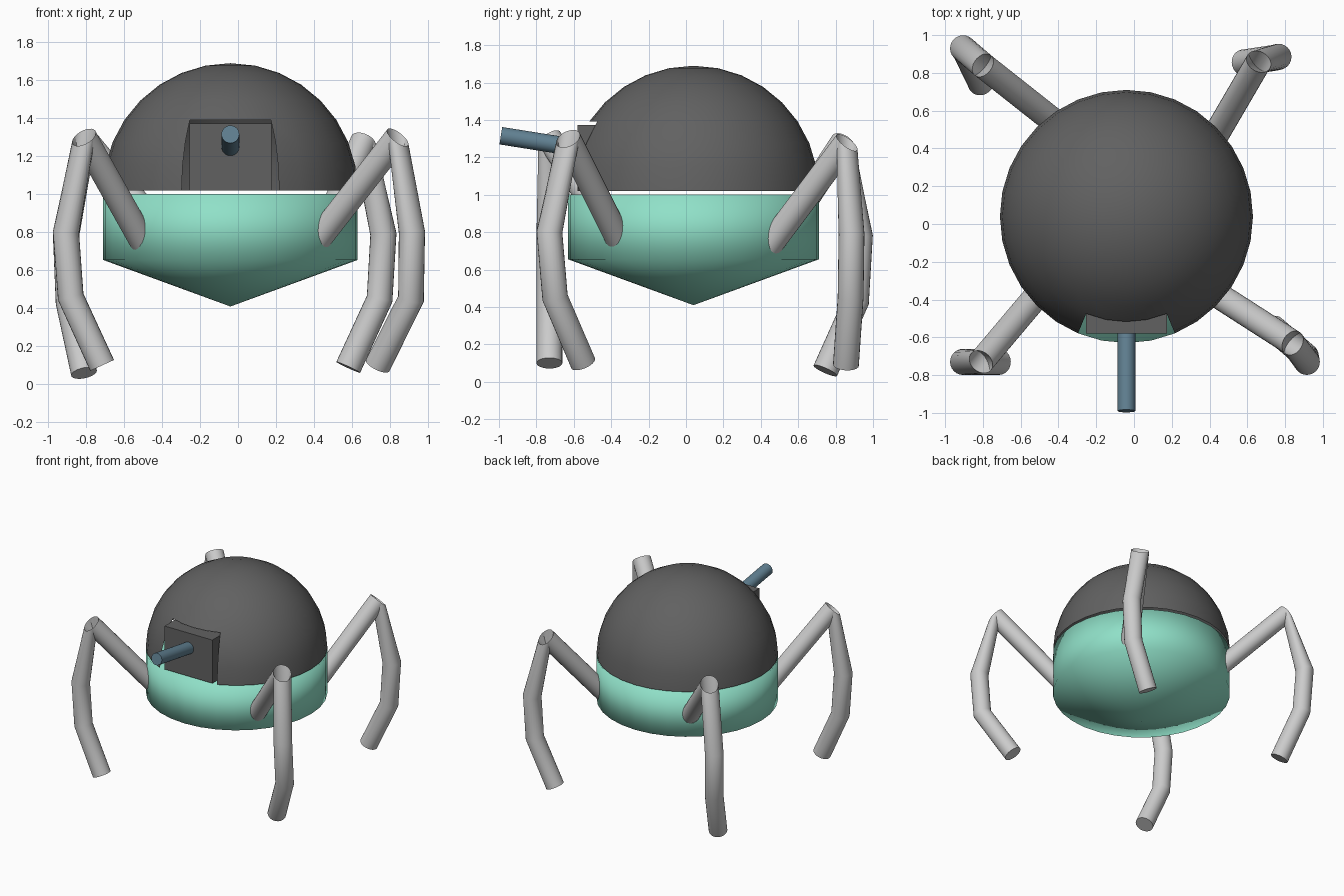
import bpy, bmesh, math
from mathutils import Vector

if "Cube" in bpy.data.objects:
    bpy.data.objects.remove(bpy.data.objects["Cube"])

CX, CY, R = -0.04, 0.04, 0.67


def material(name, rgb):
    m = bpy.data.materials.new(name)
    m.diffuse_color = (*rgb, 1)
    m.use_nodes = True
    m.node_tree.nodes["Principled BSDF"].inputs["Base Color"].default_value = m.diffuse_color
    return m


DARK = material("dark_grey", (0.12, 0.12, 0.12))
GREEN = material("mint", (0.28, 0.75, 0.58))
BLUE = material("steel_blue", (0.12, 0.22, 0.29))


def finish(bm, name, mat=None, angle=None):
    """Turn a bmesh into an object; angle in degrees gives smooth shading with sharp edges."""
    me = bpy.data.meshes.new(name)
    bm.to_mesh(me)
    bm.free()
    ob = bpy.data.objects.new(name, me)
    bpy.context.collection.objects.link(ob)
    if mat:
        me.materials.append(mat)
    if angle:
        bpy.ops.object.select_all(action='DESELECT')
        ob.select_set(True)
        bpy.context.view_layer.objects.active = ob
        bpy.ops.object.shade_smooth_by_angle(angle=math.radians(angle))
    return ob


def ring(bm, centre, normal, r, n):
    q = Vector((0, 0, 1)).rotation_difference(Vector(normal).normalized())
    return [bm.verts.new(Vector(centre) + q @ Vector((r * math.cos(2 * math.pi * i / n),
                                                      r * math.sin(2 * math.pi * i / n), 0)))
            for i in range(n)]


def bridge(bm, low, high):
    """Side faces between two rings, facing outward when high lies above low."""
    n = len(low)
    for i in range(n):
        j = (i + 1) % n
        bm.faces.new((low[i], low[j], high[j], high[i]))


# Dome: open half sphere with a window at the front
bm = bmesh.new()
bmesh.ops.create_uvsphere(bm, u_segments=32, v_segments=16, radius=R)
bmesh.ops.delete(bm, geom=[v for v in bm.verts if v.co.z < -0.001], context='VERTS')
window = []
for f in bm.faces:
    c = f.calc_center_median()
    if c.y < 0 and abs(math.atan2(c.x, -c.y)) < math.radians(22.5) and c.z < 0.37:
        window.append(f)
bmesh.ops.delete(bm, geom=window, context='FACES')
finish(bm, "dome", DARK, 60).location = (CX, CY, 1.02)

# Lower hull: drum with a shallow cone underneath
bm = bmesh.new()
low = ring(bm, (CX, CY, 0.655), (0, 0, 1), R, 32)
high = ring(bm, (CX, CY, 1.003), (0, 0, 1), R, 32)
tip = bm.verts.new((CX, CY, 0.41))
bridge(bm, low, high)
bm.faces.new(high)
for i in range(32):
    bm.faces.new((low[(i + 1) % 32], low[i], tip))
finish(bm, "lower_hull", GREEN, 180)

# Gun mount plate set in the window
bm = bmesh.new()
bmesh.ops.create_cube(bm, size=1)
bmesh.ops.scale(bm, vec=(0.43, 0.2, 0.352), verts=bm.verts)
finish(bm, "gun_mount", DARK).location = (CX, -0.48, 1.196)

# Gun barrel, tilted slightly upward
bm = bmesh.new()
back, front = Vector((CX, -0.5, 1.238)), Vector((CX, -0.99, 1.316))
axis = front - back
a, b = ring(bm, back, axis, 0.047, 24), ring(bm, front, axis, 0.047, 24)
bridge(bm, a, b)
bm.faces.new(b)
bm.faces.new(a[::-1])
finish(bm, "gun_barrel", BLUE, 30)


# Legs: upper tube and lower tube share one ring at the knee
def leg(name, hip, knee, shin, ankle, foot, r=0.069, n=24):
    hip, knee, shin, ankle, foot = map(Vector, (hip, knee, shin, ankle, foot))
    bm = bmesh.new()
    up = (knee - hip).normalized()
    d1, d2, d3 = [(p - q).normalized() for p, q in ((knee, shin), (shin, ankle), (ankle, foot))]
    inner = hip - up * 0.1
    bridge(bm, ring(bm, inner, up, r, n), ring(bm, knee, up, r, n))
    rings = [ring(bm, p, d, r, n) for p, d in
             ((knee, up), (shin, d1 + d2), (ankle, d2 + d3), (foot, d3))]
    for top, bottom in zip(rings, rings[1:]):
        bridge(bm, bottom, top)
    bm.faces.new(rings[-1][::-1])
    finish(bm, name, None, 35)


leg("front_left_leg", (-0.54, -0.41, 0.82), (-0.81, -0.73, 1.30),
    (-0.905, -0.73, 0.80), (-0.88, -0.73, 0.46), (-0.715, -0.73, 0.10))
leg("front_right_leg", (0.45, -0.38, 0.80), (0.84, -0.63, 1.30),
    (0.915, -0.73, 0.80), (0.91, -0.70, 0.45), (0.735, -0.55, 0.10))
leg("back_right_leg", (0.45, 0.50, 0.80), (0.66, 0.86, 1.28),
    (0.765, 0.885, 0.79), (0.745, 0.88, 0.45), (0.58, 0.855, 0.09))
leg("back_left_leg", (-0.42, 0.54, 0.82), (-0.80, 0.84, 1.28),
    (-0.905, 0.93, 0.78), (-0.89, 0.91, 0.43), (-0.81, 0.745, 0.06))
